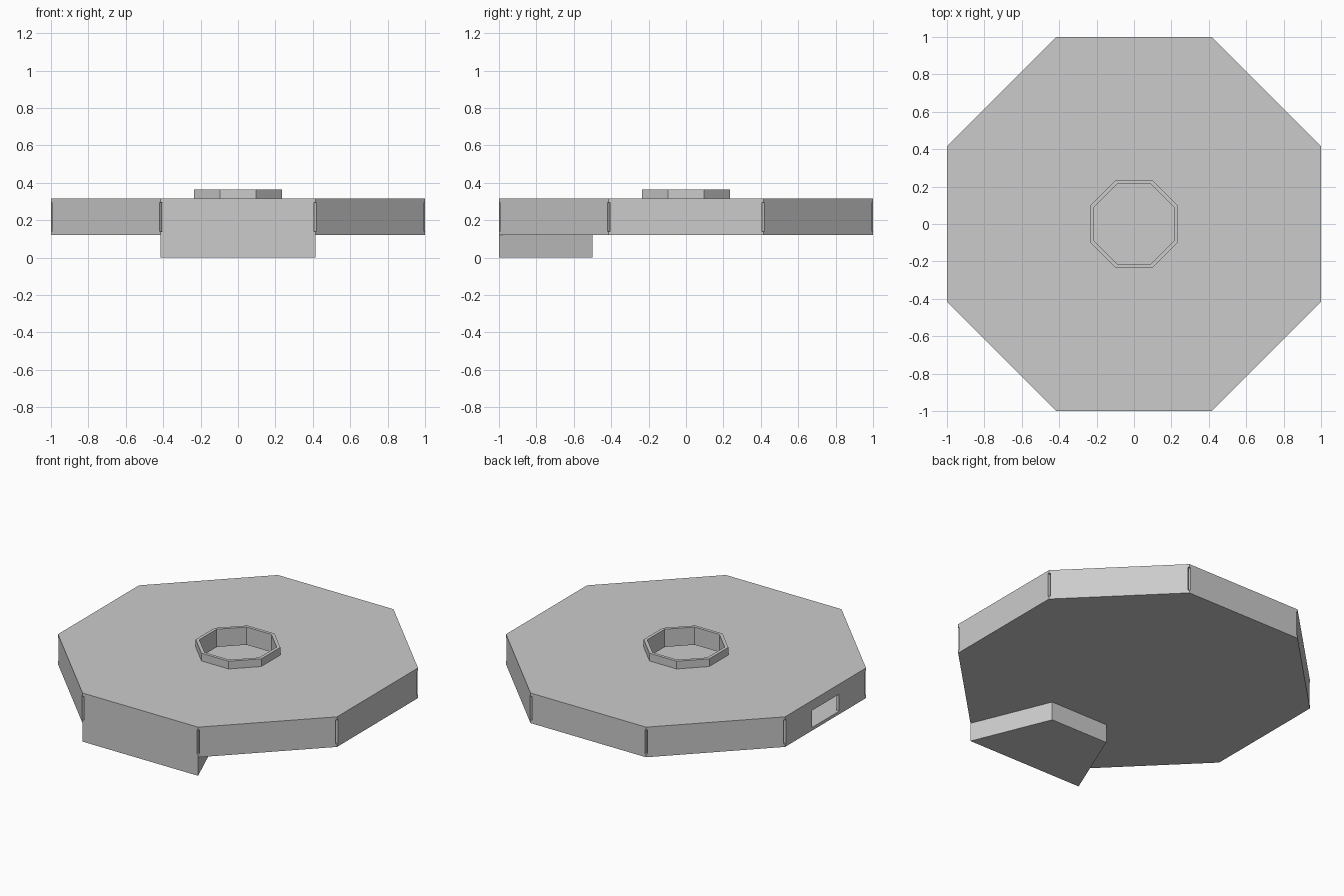
import bpy, bmesh, math
from mathutils import Matrix

if "Cube" in bpy.data.objects:
    bpy.data.objects.remove(bpy.data.objects["Cube"])

WALL = 0.02
HALF_SIDE = math.tan(math.pi / 8)


def finish(name, bm):
    bmesh.ops.recalc_face_normals(bm, faces=bm.faces)
    mesh = bpy.data.meshes.new(name)
    bm.to_mesh(mesh)
    bm.free()
    obj = bpy.data.objects.new(name, mesh)
    bpy.context.collection.objects.link(obj)
    return obj


def octagon(apothem):
    r = apothem / math.cos(math.pi / 8)
    return [(r * math.cos(math.pi / 8 + k * math.pi / 4),
             r * math.sin(math.pi / 8 + k * math.pi / 4)) for k in range(8)]


def prism(name, points, z0, z1):
    bm = bmesh.new()
    low = [bm.verts.new((x, y, z0)) for x, y in points]
    high = [bm.verts.new((x, y, z1)) for x, y in points]
    bm.faces.new(low)
    bm.faces.new(high)
    n = len(points)
    for i in range(n):
        j = (i + 1) % n
        bm.faces.new((low[i], low[j], high[j], high[i]))
    return finish(name, bm)


def ring(name, inner, outer, z0, z1):
    bm = bmesh.new()
    loops = [[bm.verts.new((x, y, z)) for x, y in octagon(a)]
             for a, z in ((inner, z0), (outer, z0), (outer, z1), (inner, z1))]
    for a, b in zip(loops, loops[1:] + loops[:1]):
        for i in range(8):
            j = (i + 1) % 8
            bm.faces.new((a[i], a[j], b[j], b[i]))
    return finish(name, bm)


def panel(name, angle, u0, u1, z0, z1):
    # Upright strip on one side of the octagon, u runs along that side
    pts = [(1 - WALL, u0), (1, u0), (1, u1), (1 - WALL, u1)]
    obj = prism(name, pts, z0, z1)
    obj.data.transform(Matrix.Rotation(angle, 4, 'Z'))
    return obj


# Flat octagonal floor and lid of the hollow body
prism("floor_plate", octagon(1), 0.12, 0.12 + WALL)
ring("lid_plate", 0.235, 1, 0.315 - WALL, 0.315)

# Raised octagonal collar around the centre opening
ring("centre_collar", 0.215, 0.235, 0.25, 0.365)

# Side walls with narrow seams at the corners; the left one has a window
z0, z1, w = 0.12 + WALL, 0.315 - WALL, 0.405
for k in range(8):
    angle = k * math.pi / 4
    if k == 4:
        panel("window_wall_back", angle, -w, -0.14, z0, z1)
        panel("window_wall_front", angle, 0.14, w, z0, z1)
        panel("window_lintel", angle, -0.14, 0.14, 0.25, z1)
    else:
        panel(f"side_wall_{k}", angle, -w, w, z0, z1)

# Tapered foot below the front edge
h = HALF_SIDE
prism("front_foot", [(-h, -1), (h, -1), (h / 2, -0.5), (-h / 2, -0.5)], 0, 0.12)
